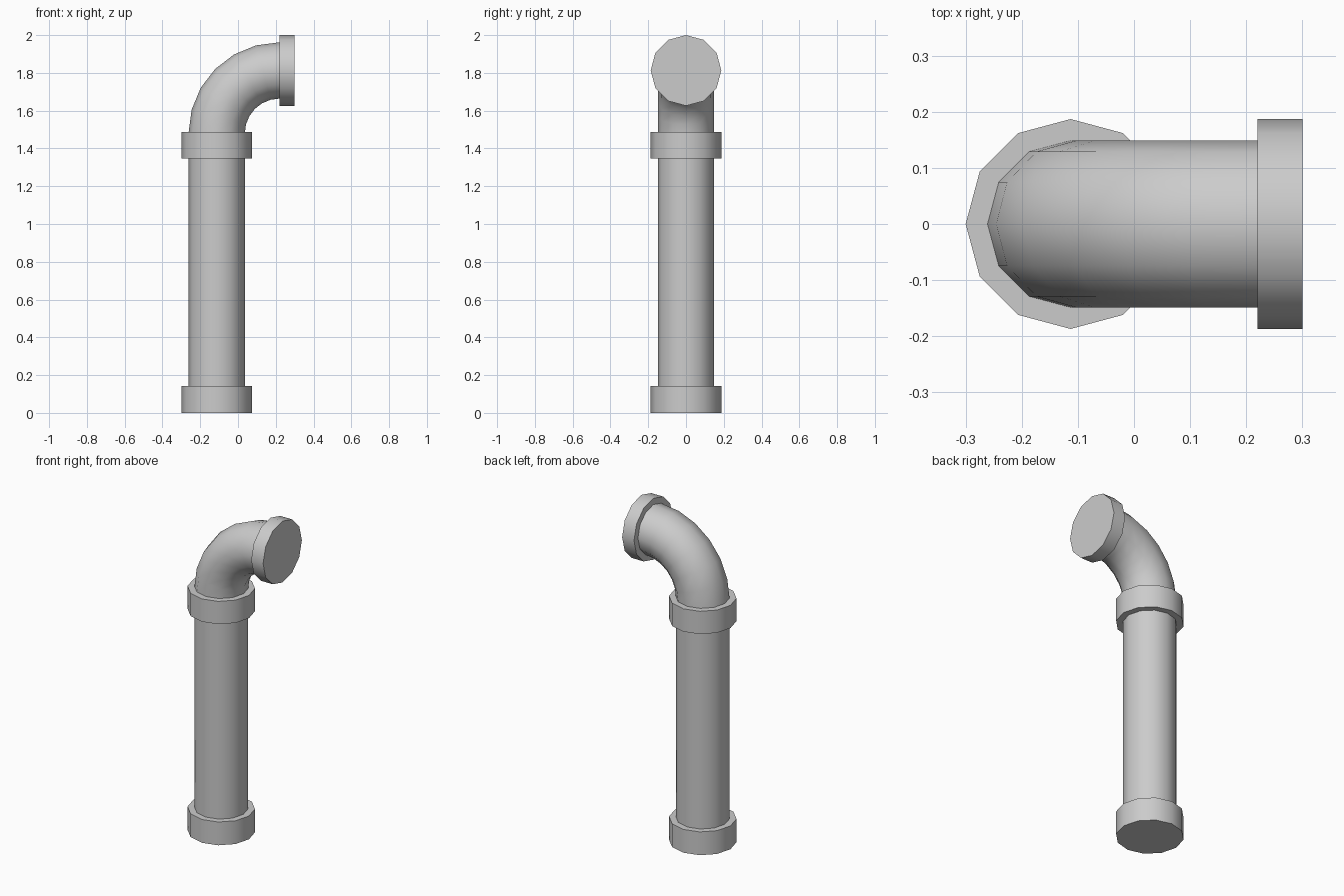
import bpy, bmesh
from math import cos, sin, pi, radians
from mathutils import Vector

cube = bpy.data.objects.get("Cube")
if cube:
    bpy.data.objects.remove(cube)

SIDES = 12
AXIS_X = -0.113          # axis of the upright pipe
PIPE_R, COLLAR_R = 0.149, 0.187
BEND_X, BEND_Z, BEND_R = 0.22, 1.48, 0.333

grey = bpy.data.materials.new("pipe grey")
grey.use_nodes = True
grey.diffuse_color = (0.6, 0.6, 0.6, 1)
grey.node_tree.nodes["Principled BSDF"].inputs["Base Color"].default_value = (0.6, 0.6, 0.6, 1)


def tube(name, stations, radius):
    """Capped tube through (x, z, tilt) stations; tilt 0 points up, pi/2 points to +x."""
    bm = bmesh.new()
    rings = []
    for x, z, tilt in stations:
        centre = Vector((x, 0, z))
        across = Vector((cos(tilt), 0, -sin(tilt)))
        side = Vector((0, 1, 0))
        angles = [2 * pi * i / SIDES for i in range(SIDES)]
        rings.append([bm.verts.new(centre + radius * (across * cos(a) + side * sin(a)))
                      for a in angles])
    for low, high in zip(rings, rings[1:]):
        for i in range(SIDES):
            j = (i + 1) % SIDES
            bm.faces.new((low[i], low[j], high[j], high[i]))
    bm.faces.new(rings[0][::-1])
    bm.faces.new(rings[-1])
    mesh = bpy.data.meshes.new(name)
    bm.to_mesh(mesh)
    bm.free()
    mesh.materials.append(grey)
    obj = bpy.data.objects.new(name, mesh)
    bpy.context.collection.objects.link(obj)
    bpy.ops.object.select_all(action='DESELECT')
    obj.select_set(True)
    bpy.context.view_layer.objects.active = obj
    bpy.ops.object.shade_smooth_by_angle(angle=radians(40))
    return obj


# Upright pipe and its two collars
tube("upright_pipe", [(AXIS_X, 0.1, 0), (AXIS_X, 1.4, 0)], PIPE_R)
tube("bottom_collar", [(AXIS_X, 0, 0), (AXIS_X, 0.142, 0)], COLLAR_R)
tube("middle_collar", [(AXIS_X, 1.348, 0), (AXIS_X, 1.487, 0)], COLLAR_R)

# Quarter-turn elbow
STEPS = 6
elbow = []
for k in range(STEPS + 1):
    t = pi / 2 * k / STEPS
    elbow.append((BEND_X - BEND_R * cos(t), BEND_Z + BEND_R * sin(t), t))
tube("elbow", elbow, PIPE_R)

# Collar at the open end of the elbow
END_Z = BEND_Z + BEND_R
tube("end_collar", [(BEND_X, END_Z, pi / 2), (0.3, END_Z, pi / 2)], COLLAR_R)
